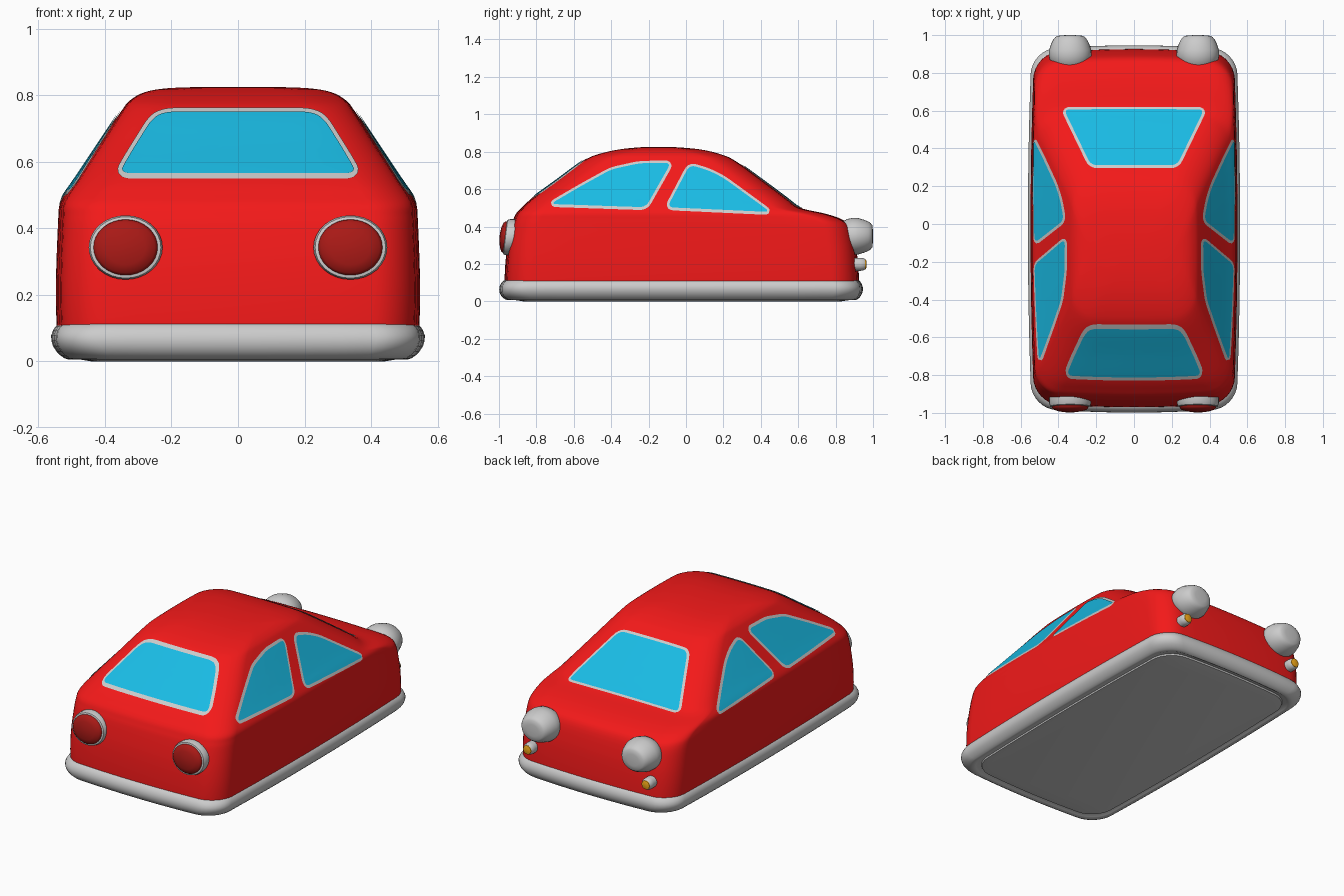
import bpy, bmesh, math
from mathutils import Vector
from mathutils.bvhtree import BVHTree

if "Cube" in bpy.data.objects:
    bpy.data.objects.remove(bpy.data.objects["Cube"])


def material(name, rgb):
    m = bpy.data.materials.new(name)
    m.diffuse_color = (*rgb, 1)
    m.use_nodes = True
    m.node_tree.nodes["Principled BSDF"].inputs["Base Color"].default_value = m.diffuse_color
    return m


RED = material("red_paint", (0.9, 0.01, 0.01))
GLASS = material("blue_glass", (0.01, 0.5, 0.78))
LENS_RED = material("red_lens", (0.4, 0.01, 0.008))
ORANGE = material("orange_lens", (0.9, 0.4, 0.01))


def skin(name, rings, mat=None, cap_start=True, outward=None, angle=40):
    """Bridge a list of equal closed rings and cap the ends."""
    bm = bmesh.new()
    vs = [[bm.verts.new(p) for p in ring] for ring in rings]
    n = len(vs[0])
    for a, b in zip(vs, vs[1:]):
        for i in range(n):
            j = (i + 1) % n
            bm.faces.new((a[i], a[j], b[j], b[i]))
    bm.faces.new(vs[-1])
    if cap_start:
        bm.faces.new(vs[0])
    bmesh.ops.recalc_face_normals(bm, faces=bm.faces)
    if outward is not None:
        bm.normal_update()
        if sum(f.normal.dot(outward) for f in bm.faces) < 0:
            bmesh.ops.reverse_faces(bm, faces=bm.faces)
    me = bpy.data.meshes.new(name)
    bm.to_mesh(me)
    bm.free()
    if mat:
        me.materials.append(mat)
    ob = bpy.data.objects.new(name, me)
    bpy.context.collection.objects.link(ob)
    bpy.ops.object.select_all(action='DESELECT')
    ob.select_set(True)
    bpy.context.view_layer.objects.active = ob
    bpy.ops.object.shade_smooth_by_angle(angle=math.radians(angle))
    return ob


def plan_ring(z, y0, y1, hx, radius=0.13):
    """Rounded rectangle at height z with gently bowed sides."""
    cy, hy = (y0 + y1) / 2, (y1 - y0) / 2
    r = min(radius, 0.9 * hx, 0.9 * hy)
    pts = []
    for k in range(4):
        sx, sy = ((1, 1), (-1, 1), (-1, -1), (1, -1))[k]
        for i in range(9):
            t = math.radians(90 * k + 90 * i / 8)
            pts.append((sx * (hx - r) + r * math.cos(t), sy * (hy - r) + r * math.sin(t)))
        nx, ny = ((-1, 1), (-1, -1), (1, -1), (1, 1))[k]
        a, b = pts[-1], (nx * (hx - r) + r * math.cos(t), ny * (hy - r) + r * math.sin(t))
        for i in range(1, 8):
            pts.append((a[0] + (b[0] - a[0]) * i / 8, a[1] + (b[1] - a[1]) * i / 8))
    return [Vector((x * (1 - 0.035 * (y / hy) ** 2), cy + y * (1 - 0.025 * (x / hx) ** 2), z))
            for x, y in pts]


def smooth_levels(levels, steps=4):
    """Catmull-Rom interpolation of a level table."""
    out = []
    for i in range(len(levels) - 1):
        p0, p1, p2, p3 = (levels[max(0, min(len(levels) - 1, i + d))] for d in (-1, 0, 1, 2))
        for s in range(steps):
            t = s / steps
            out.append([0.5 * (2 * b + (c - a) * t + (2 * a - 5 * b + 4 * c - d) * t * t
                               + (3 * b - a - 3 * c + d) * t ** 3)
                        for a, b, c, d in zip(p0, p1, p2, p3)])
    return out + [levels[-1]]


# Body: height, rear y, nose y, half width
BODY = [(.05, -.965, .925, .54), (.1, -.97, .926, .545), (.2, -.966, .92, .548),
        (.3, -.955, .907, .546), (.4, -.935, .88, .542), (.44, -.922, .83, .54),
        (.47, -.908, .74, .537), (.5, -.88, .61, .522), (.55, -.825, .54, .487),
        (.65, -.687, .405, .42), (.75, -.55, .265, .353), (.785, -.475, .19, .325),
        (.81, -.37, .09, .28), (.822, -.27, -.02, .21), (.826, -.19, -.11, .09)]
body = skin("body", [plan_ring(*l) for l in smooth_levels(BODY)], RED, angle=60)

# Bumper band around the base, and the floor
BAND = [(.115, -.965, .92, .535), (.105, -.982, .932, .549), (.078, -.997, .945, .562),
        (.045, -.996, .943, .556), (.018, -.978, .926, .534), (.006, -.95, .905, .51),
        (.015, -.93, .89, .49)]
skin("bumper_band", [plan_ring(*l) for l in smooth_levels(BAND, 2)])
skin("floor", [plan_ring(*l) for l in ((.03, -.92, .88, .48), (.006, -.91, .87, .475),
                                       (0, -.87, .83, .44))])

# Windows: flat outlines projected onto the body
bvh = BVHTree.FromPolygons([v.co for v in body.data.vertices],
                           [p.vertices for p in body.data.polygons])


def rounded(points, d=0.035, gap=0.04):
    pts = [Vector(p) for p in points]
    soft = []
    for i, p in enumerate(pts):
        a, b = pts[i - 1] - p, pts[(i + 1) % len(pts)] - p
        a = p + a.normalized() * min(d, 0.45 * a.length)
        b = p + b.normalized() * min(d, 0.45 * b.length)
        for s in range(6):
            t = s / 5
            soft.append(a * (1 - t) ** 2 + p * 2 * t * (1 - t) + b * t * t)
    out = []
    for i, p in enumerate(soft):
        q = soft[(i + 1) % len(soft)]
        n = max(1, math.ceil((q - p).length / gap))
        out += [p.lerp(q, s / n) for s in range(n)]
    return out


def outset(pts, w):
    n = len(pts)
    area = sum(pts[i - 1].cross(pts[i]) for i in range(n))
    w = w if area > 0 else -w
    res = []
    for i in range(n):
        t = (pts[(i + 1) % n] - pts[i - 1]).normalized()
        res.append(pts[i] + Vector((t.y, -t.x)) * w)
    return res


def window(name, points, place, out):
    out = Vector(out)
    glass = rounded(points)
    for part, shape, lift, mat in (("trim", outset(glass, .014), .003, None),
                                   ("glass", glass, .006, GLASS)):
        c = sum(shape, Vector((0, 0))) / len(shape)
        rings = []
        for s in (1, .85, .7, .55, .4, .25, .1):
            ring = []
            for p in shape:
                hit, normal, _, _ = bvh.ray_cast(place(c.lerp(p, s)) + out * 3, -out)
                if normal.dot(out) < 0:
                    normal = -normal
                ring.append(hit + normal * lift)
            rings.append(ring)
        skin(f"{name}_{part}", rings, mat, cap_start=False, outward=out)


def both(half):
    return half + [(-x, v) for x, v in reversed(half)]


SIDE_A = [(-.725, .517), (-.215, .5), (-.08, .738), (-.25, .735), (-.4, .702), (-.57, .608)]
SIDE_B = [(-.1, .5), (.45, .475), (.32, .57), (.2, .657), (.12, .697), (.02, .727)]
for side, s in (("right", 1), ("left", -1)):
    for label, shape in (("rear", SIDE_A), ("door", SIDE_B)):
        window(f"{label}_window_{side}", shape, lambda p: Vector((0, p.x, p.y)), (s, 0, 0))
window("tail_window", both([(.357, .562), (.33, .61), (.255, .73), (.215, .747)]),
       lambda p: Vector((p.x, 0, p.y)), (0, -1, 0))
window("windshield", both([(.372, .605), (.228, .308)]),
       lambda p: Vector((p.x, p.y, 0)), (0, 0, 1))


# Lamps: profiles (radius, y) turned about the y axis
def lamp(name, x, z, profile, mat=None, flat=1, lean=0, angle=40):
    rings = []
    for r, y in profile:
        ring = []
        for i in range(32):
            t = math.tau * i / 32
            h = r * flat * math.sin(t)
            ring.append((x + r * math.cos(t), y + lean * h, z + h))
        rings.append(ring)
    skin(name, rings, mat, angle=angle)


HEAD = [(.04, .80), (.08, .825), (.105, .86), (.113, .89), (.112, .92), (.1, .955),
        (.09, .975), (.08, .988), (.068, .996), (.04, .999), (.01, 1)]
for side, s in (("right", 1), ("left", -1)):
    lamp(f"headlight_{side}", s * .338, .348, HEAD, flat=.87)
    lamp(f"turn_signal_{side}", s * .4, .198,
         [(.033, .84), (.035, .93), (.033, .948), (.027, .958)])
    lamp(f"turn_lens_{side}", s * .4, .198, [(.028, .95), (.026, .962), (.012, .966)], ORANGE)
    lamp(f"tail_light_rim_{side}", s * .338, .343,
         [(.105, -.88), (.111, -.92), (.111, -.95), (.106, -.965), (.096, -.968)],
         flat=.87, lean=.12)
    lamp(f"tail_light_lens_{side}", s * .338, .343,
         [(.098, -.955), (.096, -.972), (.088, -.982), (.06, -.991), (.025, -.996),
          (.005, -.997)], LENS_RED, flat=.87, lean=.08)
